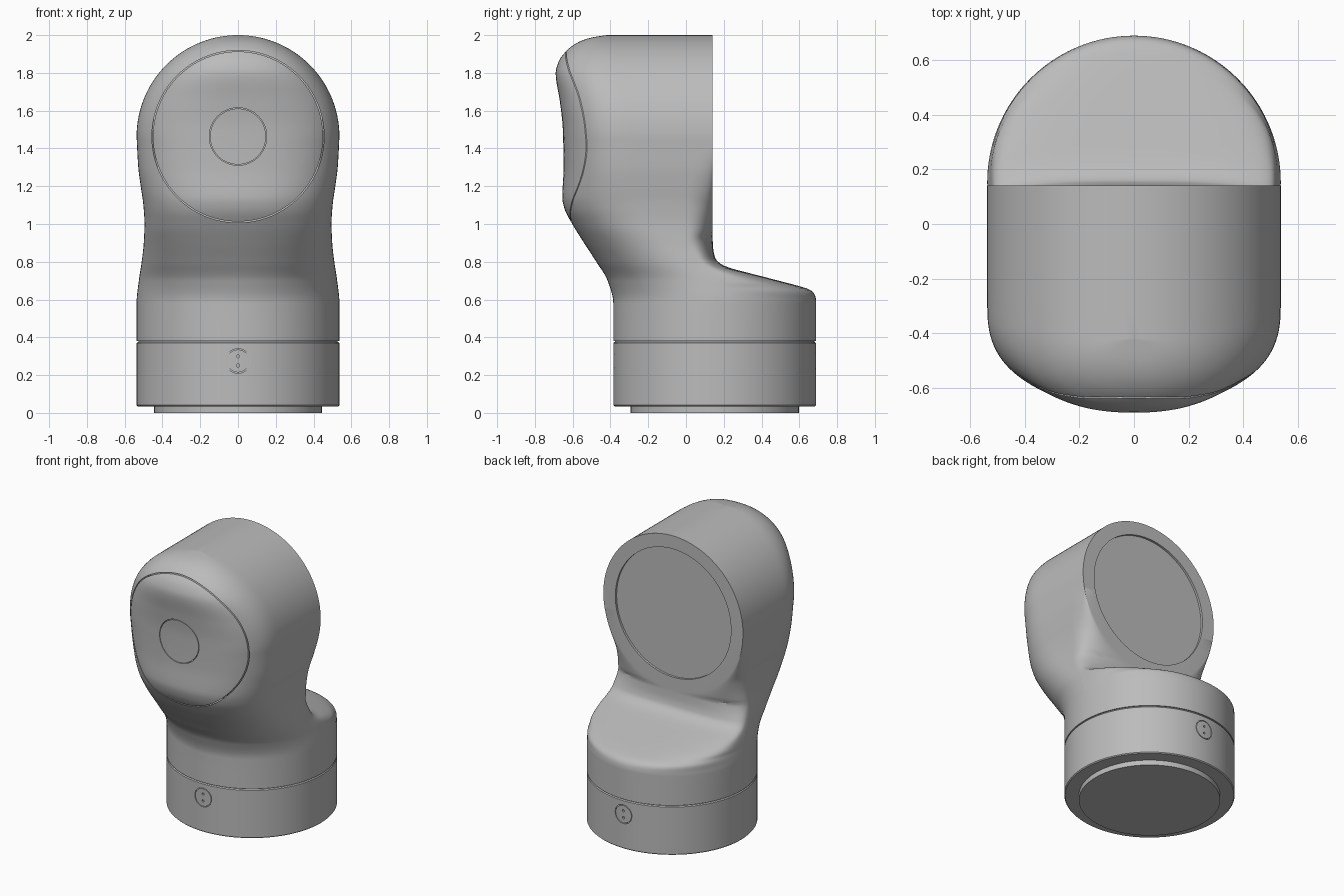
import bpy, bmesh, math

if "Cube" in bpy.data.objects:
    bpy.data.objects.remove(bpy.data.objects["Cube"])

R, CY, CZ = 0.537, 0.152, 1.463      # shared radius, base axis y, head axis z

grey = bpy.data.materials.new("mid_grey")
grey.diffuse_color = (0.5, 0.5, 0.5, 1)
grey.use_nodes = True
grey.node_tree.nodes["Principled BSDF"].inputs["Base Color"].default_value = grey.diffuse_color


def finish(name, bm):
    bmesh.ops.remove_doubles(bm, verts=bm.verts, dist=1e-5)
    bmesh.ops.recalc_face_normals(bm, faces=bm.faces)
    me = bpy.data.meshes.new(name)
    bm.to_mesh(me)
    bm.free()
    me.materials.append(grey)
    ob = bpy.data.objects.new(name, me)
    bpy.context.collection.objects.link(ob)
    return ob


def lathe(name, profile, axis, centre, n=96, closed=False):
    """Spin (radius, height) points round the y or z axis through centre."""
    bm = bmesh.new()
    rings = []
    for r, h in profile:
        ring = []
        for i in range(n):
            a = 2 * math.pi * i / n
            u, v = r * math.cos(a), r * math.sin(a)
            co = (u, h, v + centre) if axis == 'y' else (u, v + centre, h)
            ring.append(bm.verts.new(co))
        rings.append(ring)
    pairs = list(zip(rings, rings[1:])) + ([(rings[-1], rings[0])] if closed else [])
    for a, b in pairs:
        for i in range(n):
            j = (i + 1) % n
            bm.faces.new((a[i], a[j], b[j], b[i]))
    return finish(name, bm)


def tube(r0, r1, y0, y1, cz):
    return lathe("cutter", [(r0, y0), (r1, y0), (r1, y1), (r0, y1)], 'y', cz, closed=True)


def rod(r, y0, y1, cz, n=96):
    return lathe("cutter", [(0, y0), (r, y0), (r, y1), (0, y1)], 'y', cz, n)


def cut(ob, cutter):
    bpy.context.view_layer.objects.active = ob
    m = ob.modifiers.new("cut", 'BOOLEAN')
    m.operation, m.solver, m.object = 'DIFFERENCE', 'EXACT', cutter
    bpy.ops.object.modifier_apply(modifier=m.name)
    bpy.data.objects.remove(cutter)


def smooth(ob):
    bpy.ops.object.select_all(action='DESELECT')
    ob.select_set(True)
    bpy.context.view_layer.objects.active = ob
    bpy.ops.object.shade_smooth_by_angle(angle=math.radians(32))


def curve(keys):
    """Monotone cubic through (z, value) keys."""
    zs, vs = zip(*keys)
    n = len(zs)
    d = [(vs[i + 1] - vs[i]) / (zs[i + 1] - zs[i]) for i in range(n - 1)]
    m = [0] + [2 * a * b / (a + b) if a * b > 0 else 0 for a, b in zip(d, d[1:])] + [d[-1]]

    def f(z):
        if z <= zs[0]:
            return vs[0]
        if z >= zs[-1]:
            return vs[-1]
        i = max(k for k in range(n - 1) if zs[k] <= z)
        h = zs[i + 1] - zs[i]
        t = (z - zs[i]) / h
        return ((1 + 2 * t) * (1 - t) ** 2 * vs[i] + t * (1 - t) ** 2 * h * m[i]
                + t * t * (3 - 2 * t) * vs[i + 1] + t * t * (t - 1) * h * m[i + 1])
    return f


# housing outlines by height: width, front line, side limits, rear line, roundness
width = curve([(.58, R), (.7, .525), (.8, .51), (.9, .499), (1, .495), (1.1, .501),
               (1.2, .515), (1.3, .528), (CZ, R)])
front = curve([(.58, CY - R), (.7, -.415), (.8, -.475), (.9, -.54), (1, -.602), (1.08, -.643),
               (1.14, -.655), (1.3, -.648), (1.5, -.652), (1.65, -.668), (1.8, -.69),
               (1.86, -.674), (1.92, -.63), (1.96, -.575), (1.985, -.51), (2, -.42)])
side_f = curve([(.58, CY), (.7, .12), (.8, .02), (.9, -.08), (1, -.17), (1.2, -.26),
                (CZ, -.3), (1.8, -.36), (2, -.42)])
side_b = curve([(.58, CY), (.72, .11), (.8, .05), (.92, 0), (1.1, 0), (1.3, .03), (CZ, .05)])
rear = curve([(.59, CY + R), (.62, .684), (.64, .672), (.655, .65), (.665, .62), (.7, .49),
              (.74, .335), (.77, .225), (.79, .182), (.82, .155), (.87, .144), (.92, .141)])
round_f = curve([(.6, 2), (.8, 2.2), (1, 2.4), (CZ, 2.5), (2, 2.3)])
round_b = curve([(.6, 2), (.66, 2.2), (.7, 2.9), (.75, 3.4), (.82, 3.2), (.92, 2.6), (1.1, 2)])


def section(z):
    """Right half of the horizontal cross-section, front centre to rear centre."""
    c = math.sqrt(max(0, R * R - (z - CZ) ** 2))
    w = c if z >= CZ else width(z)
    c = min(c, w)
    ys, yb, p, q = side_f(z), side_b(z), 2 / round_f(z), 2 / round_b(z)
    pts = []
    for i in range(29):
        t = math.pi / 2 * (1 - i / 28)
        pts.append((w * max(0, math.cos(t)) ** p if i else 0,
                    ys + (front(z) - ys) * max(0, math.sin(t)) ** p))
    pts += [(w, ys + (yb - ys) * i / 5) for i in range(1, 5)]
    for i in range(21):
        t = math.pi / 2 * i / 20
        k = max(0, math.cos(t)) ** q if i < 20 else 0
        pts.append((c + (w - c) * k, yb + (rear(z) - yb) * max(0, math.sin(t)) ** q))
    pts += [(c * (1 - i / 4), rear(z)) for i in range(1, 5)]
    return pts


# housing: lofted elbow from the round base to the sideways head
levels = [.38, .48, .58] + [.58 + .01 * i for i in range(1, 34)]
levels += [CZ - R] + [CZ - R + (R - 0.0) * i / 28 for i in range(1, 28)]
levels += [CZ + R * math.sin(math.pi / 2 * i / 30) for i in range(31)]
bm = bmesh.new()
rings = []
for z in levels:
    half = section(z)
    loop = half + [(-x, y) for x, y in half[-2:0:-1]]
    rings.append([bm.verts.new((x, y, z)) for x, y in loop])
for a, b in zip(rings, rings[1:]):
    for i in range(len(a)):
        j = (i + 1) % len(a)
        bm.faces.new((a[i], a[j], b[j], b[i]))
bm.faces.new(rings[0][::-1])
housing = finish("elbow_housing", bm)

# front cap seam, centre disc seam and rear mounting recess
cut(housing, tube(.450, .456, -.9, -.505, CZ))
cut(housing, tube(.148, .152, -.9, -.63, CZ))
cut(housing, rod(.445, .126, .4, CZ))
smooth(housing)

# base drum with softened rims, and a narrow neck filling the seam
drum = lathe("base_drum", [(0, .035), (.531, .035), (R, .041), (R, .369), (.531, .375),
                           (.528, .375), (.528, .39), (0, .39)], 'z', CY, 128)

# round plugs with two pin holes, front and rear
for y0, y1 in ((-.5, CY - R + .01), (CY + R - .01, .8)):
    cut(drum, tube(.060, .065, y0, y1, .275))
    for dz in (-.024, .024):
        cut(drum, rod(.008, y0, y1, .275 + dz, 16))
smooth(drum)

# foot plate
foot = lathe("foot_plate", [(0, 0), (.445, 0), (.445, .04), (0, .04)], 'z', CY)
smooth(foot)
